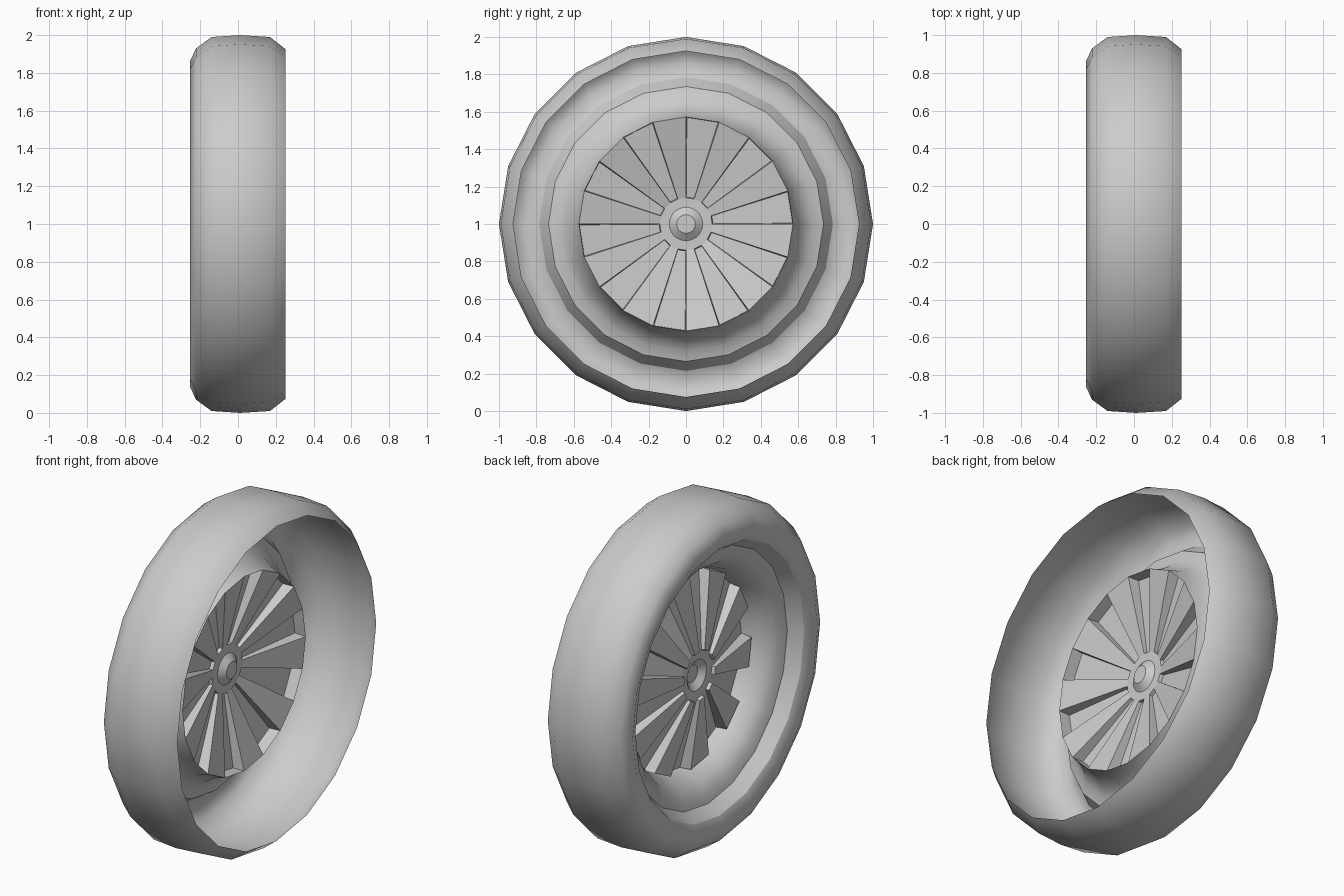
import bpy, bmesh
from math import sin, cos, radians

if "Cube" in bpy.data.objects:
    bpy.data.objects.remove(bpy.data.objects["Cube"])

N = 20            # sides of the wheel
STEP = 360 / N


def pt(r, x, deg):
    # point on a wheel whose axle runs along x at height 1
    a = radians(deg)
    return (x, r * cos(a), 1 + r * sin(a))


def finish(name, bm, smooth):
    bmesh.ops.remove_doubles(bm, verts=bm.verts, dist=1e-4)
    bmesh.ops.recalc_face_normals(bm, faces=bm.faces)
    me = bpy.data.meshes.new(name)
    bm.to_mesh(me)
    bm.free()
    ob = bpy.data.objects.new(name, me)
    bpy.context.collection.objects.link(ob)
    if smooth:
        bpy.ops.object.select_all(action='DESELECT')
        ob.select_set(True)
        bpy.context.view_layer.objects.active = ob
        bpy.ops.object.shade_smooth_by_angle(angle=radians(smooth))
    return ob


def face(bm, pts):
    bm.faces.new([bm.verts.new(p) for p in pts])


def revolve(name, profile, smooth=45, cap=False):
    bm = bmesh.new()
    rings = [[bm.verts.new(pt(r, x, i * STEP)) for i in range(N)]
             for r, x in profile]
    for a, b in zip(rings, rings[1:]):
        for i in range(N):
            j = (i + 1) % N
            bm.faces.new((a[i], a[j], b[j], b[i]))
    if cap:
        bm.faces.new(rings[-1])
    return finish(name, bm, smooth)


# Tyre: open shell, free edge on the +x side, sidewall on the -x side
revolve("tyre", [(.925, .252), (.99, .17), (1, .01), (.99, -.14),
                 (.93, -.222), (.86, -.255), (.785, -.22)], 60)

# Rim: lip step, then a curved barrel down to the spokes
revolve("rim_lip", [(.785, -.22), (.735, -.145)])
revolve("rim_barrel", [(.735, -.145), (.68, -.13), (.63, -.09),
                       (.59, -.025), (.572, .04)], 60)

# Hub boss in the middle of the disc
revolve("hub_boss", [(.14, -.07), (.09, -.07), (.05, -.04)], 20, cap=True)

# Spoke disc: sectors alternate between flush and recessed panels
RI, RO = .14, .572
XI, XO = -.07, .04
DI, DO = .02, .068
bm = bmesh.new()
for i in range(N):
    a, b = i * STEP, (i + 1) * STEP
    top = [pt(RI, XI, a), pt(RO, XO, a), pt(RO, XO, b), pt(RI, XI, b)]
    if i % 2:
        face(bm, top)
        continue
    a2, b2 = a + .5, b - .5
    low = [pt(RI + .005, XI - DI, a2), pt(RO - .003, XO - DO, a2),
           pt(RO - .003, XO - DO, b2), pt(RI + .005, XI - DI, b2)]
    face(bm, low)
    for k in range(4):
        m = (k + 1) % 4
        face(bm, (top[k], top[m], low[m], low[k]))
finish("spoke_disc", bm, 0)
